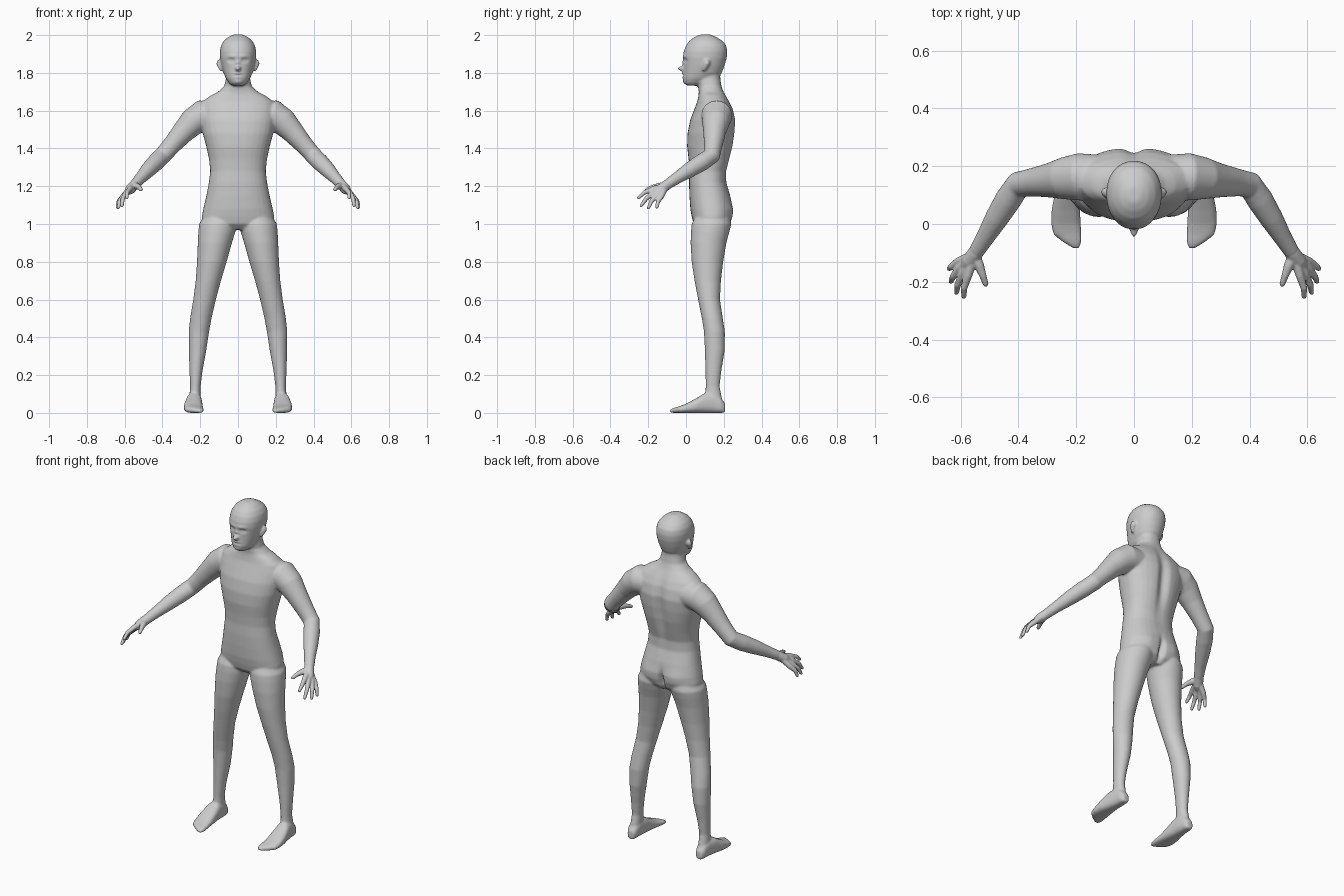
import bpy, bmesh, math
from mathutils import Vector

skin = bpy.data.materials.new("grey skin")
skin.diffuse_color = (0.6, 0.6, 0.6, 1)
SEG = 32


def loft(bm, rings):
    """Skin a list of point rings and close both ends."""
    loops = [[bm.verts.new(p) for p in r] for r in rings]
    for a, b in zip(loops, loops[1:]):
        for i in range(len(a)):
            j = (i + 1) % len(a)
            bm.faces.new((a[i], a[j], b[j], b[i]))
    bm.faces.new(loops[0][::-1])
    bm.faces.new(loops[-1])


def oval(n=2.0):
    """Unit superellipse points."""
    for i in range(SEG):
        c, s = math.cos(i * math.tau / SEG), math.sin(i * math.tau / SEG)
        yield (math.copysign(abs(c) ** (2 / n), c), math.copysign(abs(s) ** (2 / n), s))


def level_ring(z, x0, x1, y0, y1, n=2.0):
    cx, cy, rx, ry = (x0 + x1) / 2, (y0 + y1) / 2, (x1 - x0) / 2, (y1 - y0) / 2
    return [(cx + rx * u, cy + ry * v, z) for u, v in oval(n)]


def tube(bm, path):
    """Round tube through (x, y, z, radius) stations."""
    pts = [Vector(p[:3]) for p in path]
    rings = []
    for k, p in enumerate(pts):
        t = (pts[min(k + 1, len(pts) - 1)] - pts[max(k - 1, 0)]).normalized()
        a = t.cross(Vector((0, 0, 1))).normalized()
        b = t.cross(a)
        r = path[k][3]
        rings.append([p + a * u * r + b * v * r for u, v in oval()])
    loft(bm, rings)


def mirrored(points, s):
    return [(p[0] * s,) + tuple(p[1:]) for p in points]


def finish(name, bm, voxel, rounds, bumps=()):
    """Fuse the overlapping volumes, relax them, then push the sculpted details."""
    bmesh.ops.recalc_face_normals(bm, faces=bm.faces)
    me = bpy.data.meshes.new(name)
    bm.to_mesh(me)
    bm.free()
    ob = bpy.data.objects.new(name, me)
    bpy.context.collection.objects.link(ob)
    rm = ob.modifiers.new("fuse", 'REMESH')
    rm.mode, rm.voxel_size = 'VOXEL', voxel
    sm = ob.modifiers.new("relax", 'SMOOTH')
    sm.factor, sm.iterations = 0.5, rounds
    dg = bpy.context.evaluated_depsgraph_get()
    fused = bpy.data.meshes.new_from_object(ob.evaluated_get(dg))
    ob.modifiers.clear()
    ob.data = fused
    for v in fused.vertices:
        push = 0
        for x, y, z, rx, ry, rz, d in bumps:
            e = ((abs(v.co.x) - x) / rx) ** 2 + ((v.co.y - y) / ry) ** 2 + ((v.co.z - z) / rz) ** 2
            if e < 9:
                push += d * math.exp(-e)
        v.co.y += push
    fused.materials.clear()
    fused.materials.append(skin)
    for p in fused.polygons:
        p.use_smooth = True
        p.material_index = 0
    return ob


body = bmesh.new()

# Torso and neck: z, half width, front y, back y
torso = [(0.97, .10, .07, .20), (1.0, .19, .04, .232), (1.04, .192, .03, .245), (1.08, .184, .023, .248),
         (1.15, .168, .018, .235), (1.22, .154, .016, .215), (1.28, .147, .018, .215), (1.34, .153, .014, .232),
         (1.41, .168, .006, .25), (1.48, .187, .008, .26), (1.55, .20, .022, .264), (1.61, .20, .045, .25),
         (1.65, .185, .06, .23), (1.68, .145, .066, .212), (1.70, .105, .068, .20), (1.73, .073, .064, .188),
         (1.77, .064, .05, .182), (1.82, .06, .05, .18)]
loft(body, [level_ring(z, -w, w, f, b, 2.3) for z, w, f, b in torso])

# Head: z, half width, front y, back y
head = [(1.732, .028, .008, .07), (1.745, .046, -.009, .10), (1.77, .064, -.017, .15), (1.80, .077, -.015, .19),
        (1.84, .088, -.013, .205), (1.88, .095, -.016, .216), (1.915, .096, -.012, .219), (1.945, .09, .0, .213),
        (1.97, .075, .018, .193), (1.99, .052, .045, .16), (2.003, .024, .075, .13)]
loft(body, [level_ring(z, -w, w, f, b, 2.15) for z, w, f, b in head])

# Leg: z, inner x, outer x, front y, back y
leg = [(1.06, .03, .17, .06, .22), (1.0, .008, .206, .03, .238), (.96, .014, .210, .026, .23),
       (.90, .032, .213, .024, .214), (.80, .06, .217, .03, .197), (.70, .09, .224, .045, .185),
       (.60, .117, .237, .064, .18), (.50, .14, .254, .084, .195), (.43, .153, .261, .095, .206),
       (.33, .168, .26, .10, .205), (.22, .188, .257, .103, .187), (.14, .198, .254, .104, .178),
       (.08, .198, .258, .10, .19), (.03, .2, .258, .10, .195)]
# Foot: y, inner x, outer x, height
foot = [(-.084, .188, .212, .018), (-.06, .181, .25, .028), (-.035, .181, .28, .035), (.0, .184, .287, .048),
        (.05, .187, .285, .075), (.10, .191, .275, .105), (.15, .194, .265, .105), (.185, .199, .26, .08),
        (.207, .21, .248, .05)]
# Arm: x, y, z, radius
arm = [(.12, .165, 1.575, .075), (.19, .163, 1.575, .082), (.24, .158, 1.54, .073), (.29, .151, 1.487, .06),
       (.345, .145, 1.424, .05), (.40, .136, 1.362, .046), (.435, .085, 1.327, .046), (.475, .02, 1.287, .041),
       (.515, -.047, 1.244, .032), (.548, -.10, 1.208, .027)]

for s in (-1, 1):
    loft(body, [mirrored(level_ring(z, a, b, f, k), s) for z, a, b, f, k in leg])
    rings = []
    for y, a, b, h in foot:
        rings.append([(s * ((a + b) / 2 + (b - a) / 2 * u), y, h / 2 + h / 2 * v) for u, v in oval(2.6)])
    loft(body, rings)
    tube(body, mirrored(arm, s))
    # Ear
    tube(body, mirrored([(.088, .092, 1.81, .008), (.094, .10, 1.83, .013), (.097, .11, 1.85, .018),
                         (.096, .115, 1.868, .012)], s))

# Nose
tube(body, [(0, .0, 1.875, .009), (0, -.014, 1.85, .011), (0, -.022, 1.828, .016), (0, -.012, 1.812, .013)])

# Sculpted details: x, y, z, three radii, shift along y
details = [(0, -.035, 1.823, .011, .03, .011, -.012),       # nose tip
           (.036, -.01, 1.866, .018, .04, .011, .011),      # eye sockets
           (.036, -.01, 1.865, .009, .04, .006, -.005),     # eyelids
           (.03, -.015, 1.888, .03, .04, .009, -.004),      # brow
           (0, -.02, 1.796, .02, .03, .006, -.006),         # upper lip
           (0, -.02, 1.787, .022, .03, .004, .006),         # mouth line
           (0, -.02, 1.778, .017, .03, .006, -.005),        # lower lip
           (0, -.01, 1.752, .02, .03, .012, -.005),         # chin
           (0, .25, 1.47, .03, .06, .17, -.022),            # spine groove
           (0, .24, 1.03, .016, .07, .06, -.03),            # seat cleft
           (.09, .24, 1.06, .05, .06, .06, .008)]           # buttocks
finish("body", body, 0.006, 8, details)

# Hand: each finger runs from the wrist through its knuckle to the tip
knuckles = [(.574, -.178, 1.184), (.592, -.170, 1.166), (.604, -.153, 1.152), (.608, -.130, 1.146)]
tips = [(.590, -.258, 1.135), (.616, -.243, 1.092), (.636, -.203, 1.080), (.643, -.157, 1.083)]
for s, side in ((-1, "left"), (1, "right")):
    hand = bmesh.new()
    tube(hand, mirrored([(.532, -.075, 1.225, .026), (.55, -.103, 1.206, .027), (.57, -.13, 1.184, .027),
                         (.585, -.148, 1.17, .018)], s))
    for k, t in zip(knuckles, tips):
        k, t = Vector(k), Vector(t)
        mid = k.lerp(t, .5) + Vector((.006, -.004, .006))
        w = Vector((.555, -.11, 1.2)).lerp(k, .3)
        tube(hand, mirrored([(*w, .018), (*k, .0145), (*mid, .0115), (*k.lerp(t, .9), .009), (*t, .005)], s))
    # Thumb
    tube(hand, mirrored([(.552, -.108, 1.204, .02), (.535, -.145, 1.2, .017), (.523, -.178, 1.194, .0125),
                         (.513, -.208, 1.182, .01), (.511, -.216, 1.178, .005)], s))
    finish(side + "_hand", hand, 0.004, 3)
